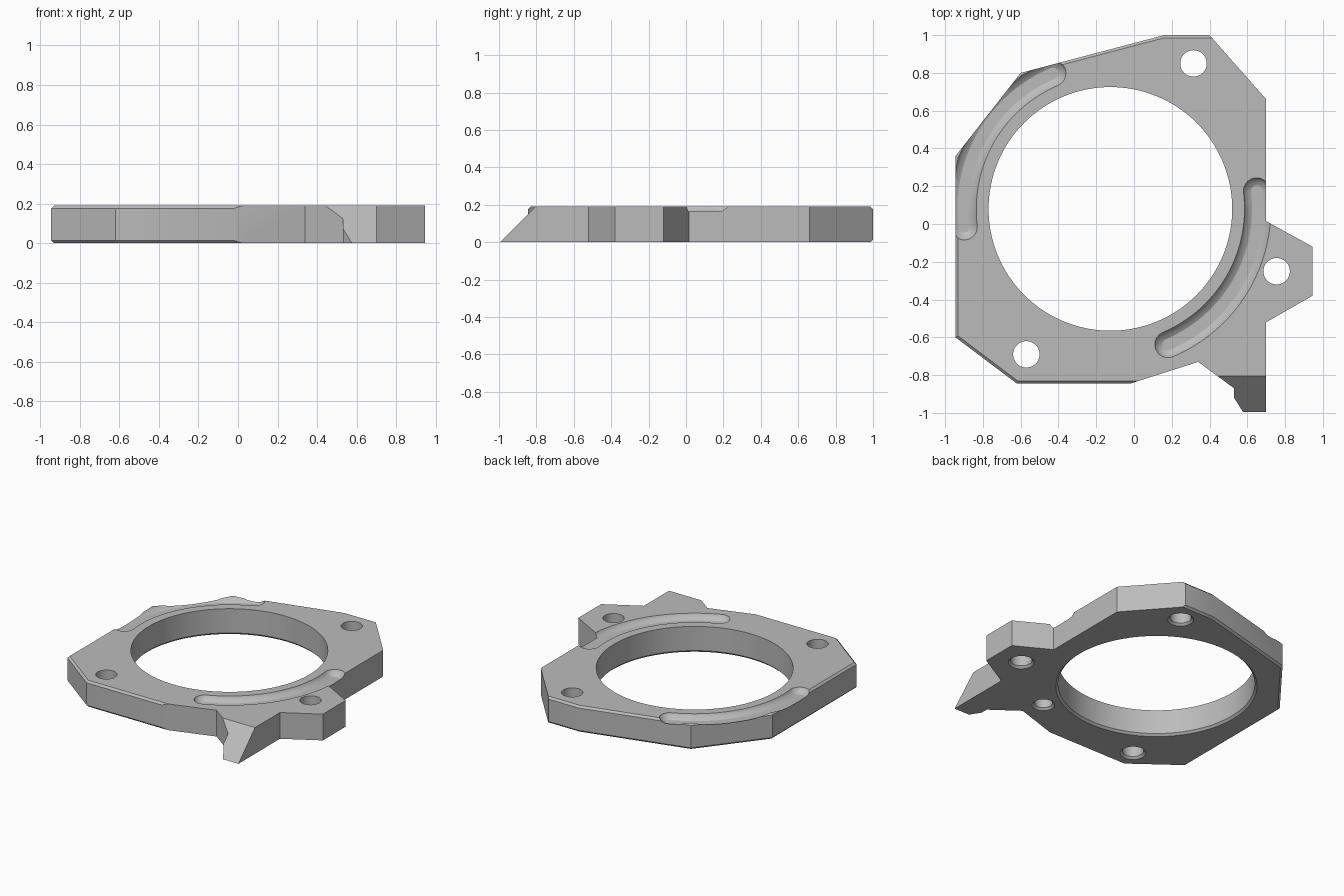
import bpy, bmesh
from math import sin, cos, pi, radians

if "Cube" in bpy.data.objects:
    bpy.data.objects.remove(bpy.data.objects["Cube"], do_unlink=True)

H = 0.19                  # plate thickness
CX, CY = -0.125, 0.08     # bore centre

metal = bpy.data.materials.new("plain_grey")
metal.use_nodes = True
grey = (0.5, 0.5, 0.5, 1)
metal.diffuse_color = grey
metal.node_tree.nodes["Principled BSDF"].inputs["Base Color"].default_value = grey


def make_object(name, bm):
    bmesh.ops.recalc_face_normals(bm, faces=bm.faces[:])
    mesh = bpy.data.meshes.new(name)
    bm.to_mesh(mesh)
    bm.free()
    obj = bpy.data.objects.new(name, mesh)
    bpy.context.collection.objects.link(obj)
    mesh.materials.append(metal)
    return obj


def loft(name, rings):
    """Closed solid through matching rings of points."""
    bm = bmesh.new()
    rows = [[bm.verts.new(p) for p in ring] for ring in rings]
    n = len(rows[0])
    for low, high in zip(rows, rows[1:]):
        for i in range(n):
            j = (i + 1) % n
            bm.faces.new((low[i], low[j], high[j], high[i]))
    bm.faces.new(rows[0][::-1])
    bm.faces.new(rows[-1])
    return make_object(name, bm)


def circle(x, y, r, z, n):
    return [(x + r * cos(2 * pi * i / n), y + r * sin(2 * pi * i / n), z)
            for i in range(n)]


def hole(name, x, y, r, n, top, chamfer=0.015):
    """Round cutter, widened at the underside."""
    levels = [(r + chamfer + 0.02, -0.02), (r, chamfer), (r, top)]
    return loft(name, [circle(x, y, rr, z, n) for rr, z in levels])


def arc_slot(a0, a1, half, z, radius=0.78, n=40, cap=10):
    """Outline of a curved slot with round ends."""
    pts = []

    def end(a, start):
        ex, ey = CX + radius * cos(a), CY + radius * sin(a)
        for i in range(1, cap):
            t = start + pi * i / cap
            pts.append((ex + half * cos(t), ey + half * sin(t), z))

    def side(r, first, last):
        for i in range(n + 1):
            a = first + (last - first) * i / n
            pts.append((CX + r * cos(a), CY + r * sin(a), z))

    side(radius + half, a0, a1)
    end(a1, a1)
    side(radius - half, a1, a0)
    end(a0, a0 + pi)
    return pts


# Plate outline; the first seven corners carry the edge chamfer
outline = [(0.40, 1.0), (0.16, 1.0), (-0.60, 0.80), (-0.945, 0.36),
           (-0.945, -0.60), (-0.62, -0.845), (-0.02, -0.845),
           (0.34, -0.73), (0.53, -0.87), (0.53, -0.92), (0.58, -1.0),
           (0.70, -1.0), (0.70, -0.52), (0.945, -0.38), (0.945, -0.12),
           (0.70, 0.015), (0.70, 0.66)]
plate = loft("mounting_plate", [[(x, y, z) for x, y in outline] for z in (0, H)])

bm = bmesh.new()
bm.from_mesh(plate.data)
bm.verts.ensure_lookup_table()
count = len(outline)
edges = [bm.edges.get((bm.verts[k + i], bm.verts[k + i + 1]))
         for k in (0, count) for i in range(6)]
bmesh.ops.bevel(bm, geom=edges, offset=0.014, segments=1, affect='EDGES')
bmesh.ops.recalc_face_normals(bm, faces=bm.faces[:])
bm.to_mesh(plate.data)
bm.free()

cutters = []

# Central bore, three bolt holes and a blind pin hole underneath
cutters.append(hole("bore_cutter", CX, CY, 0.645, 128, H + 0.1))
for x, y in ((0.315, 0.85), (0.755, -0.25), (-0.57, -0.69)):
    cutters.append(hole("bolt_hole_cutter", x, y, 0.07, 40, H + 0.1))
cutters.append(hole("pin_hole_cutter", 0.285, -0.585, 0.06, 40, 0.1))

# Two opposite curved grooves with rounded walls
for turn in (0, 180):
    a0, a1 = radians(turn - 67), radians(turn + 7)
    levels = ((0.03, -0.035), (0.055, -0.022), (0.066, -0.008),
              (0.07, 0.0), (0.072, 0.03))
    cutters.append(loft("groove_cutter",
                        [arc_slot(a0, a1, half, H + dz) for half, dz in levels]))

# Sloped end of the foot
wedge = [(-0.805, H), (-1.045, -0.05), (-1.2, -0.05), (-1.2, 0.4), (-0.805, 0.4)]
cutters.append(loft("foot_slope_cutter",
                    [[(x, y, z) for y, z in wedge] for x in (0.4, 0.8)]))

bpy.context.view_layer.objects.active = plate
for cutter in cutters:
    cutter.hide_render = True
    mod = plate.modifiers.new("cut", 'BOOLEAN')
    mod.operation = 'DIFFERENCE'
    mod.solver = 'EXACT'
    mod.object = cutter
    bpy.ops.object.modifier_apply(modifier=mod.name)
    bpy.data.objects.remove(cutter, do_unlink=True)

# Smooth round walls, sharp edges elsewhere
bpy.ops.object.select_all(action='DESELECT')
plate.select_set(True)
bpy.ops.object.shade_smooth_by_angle(angle=radians(25))
